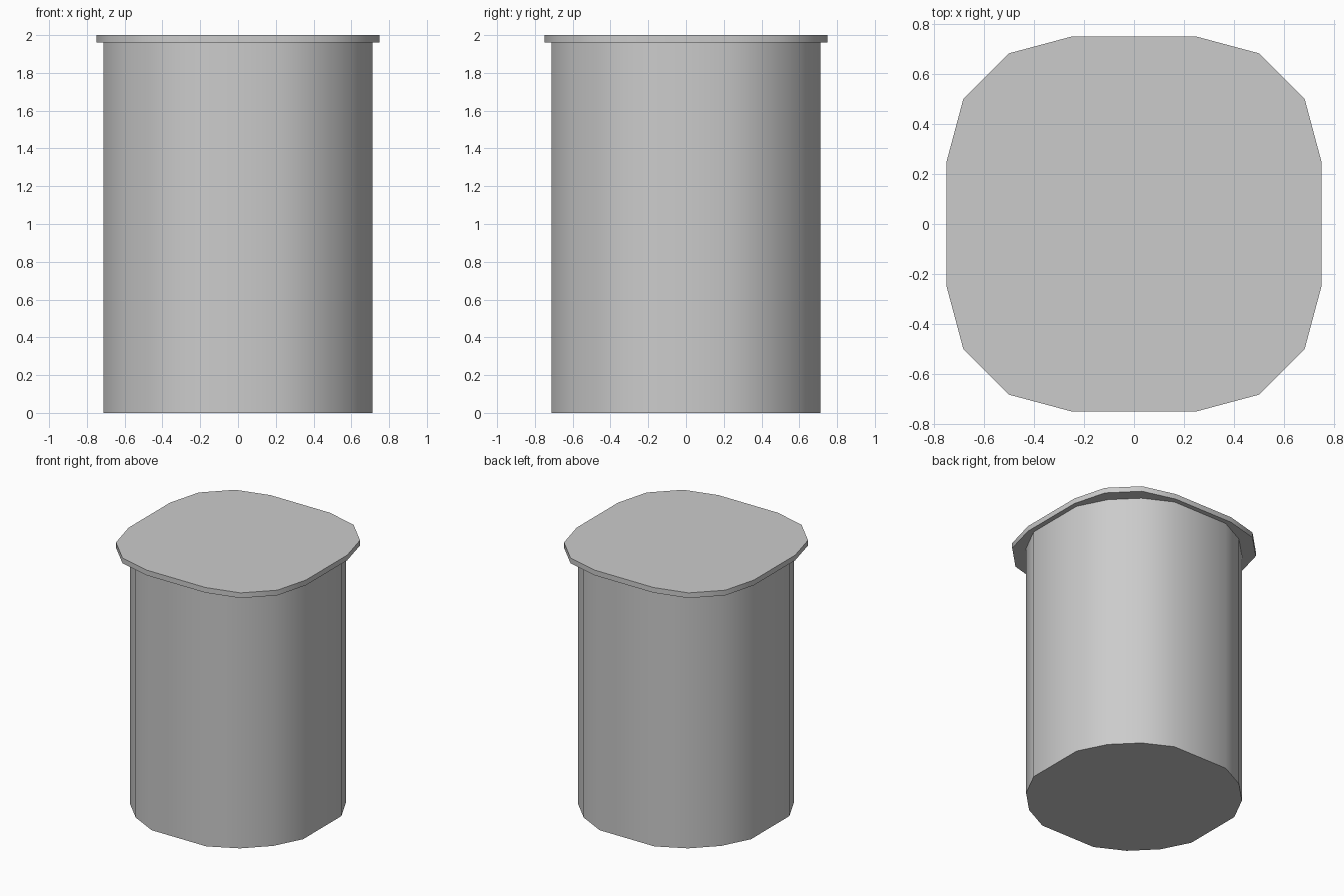
import bpy, bmesh
from math import sin, cos, radians

if "Cube" in bpy.data.objects:
    bpy.data.objects.remove(bpy.data.objects["Cube"])


def prism(name, outline, z0, z1):
    """Extrude a closed outline from z0 to z1, smooth round the side wall."""
    bm = bmesh.new()
    base = bm.faces.new([bm.verts.new((x, y, z0)) for x, y in outline])
    res = bmesh.ops.extrude_face_region(bm, geom=[base], use_keep_orig=True)
    top = [v for v in res["geom"] if isinstance(v, bmesh.types.BMVert)]
    bmesh.ops.translate(bm, verts=top, vec=(0, 0, z1 - z0))
    bmesh.ops.recalc_face_normals(bm, faces=bm.faces)
    mesh = bpy.data.meshes.new(name)
    bm.to_mesh(mesh)
    bm.free()
    obj = bpy.data.objects.new(name, mesh)
    bpy.context.collection.objects.link(obj)
    bpy.ops.object.select_all(action='DESELECT')
    obj.select_set(True)
    bpy.context.view_layer.objects.active = obj
    bpy.ops.object.shade_smooth_by_angle(angle=radians(40))
    return obj


def rounded_outline(offset, radius, angles):
    """Four corner arcs, each centred at (offset, offset) in its quadrant."""
    pts = []
    for quarter in range(4):
        c, s = cos(radians(90 * quarter)), sin(radians(90 * quarter))
        for a in angles:
            x = offset + radius * cos(radians(a))
            y = offset + radius * sin(radians(a))
            pts.append((x * c - y * s, x * s + y * c))
    return pts


# Body: round column with four wider flat sides
prism("body", rounded_outline(0, 0.75, (18, 36, 54, 72)), 0, 1.96)

# Lid: thin rounded-square plate overhanging the body
prism("lid", rounded_outline(0.25, 0.5, (0, 30, 60, 90)), 1.96, 2.0)
